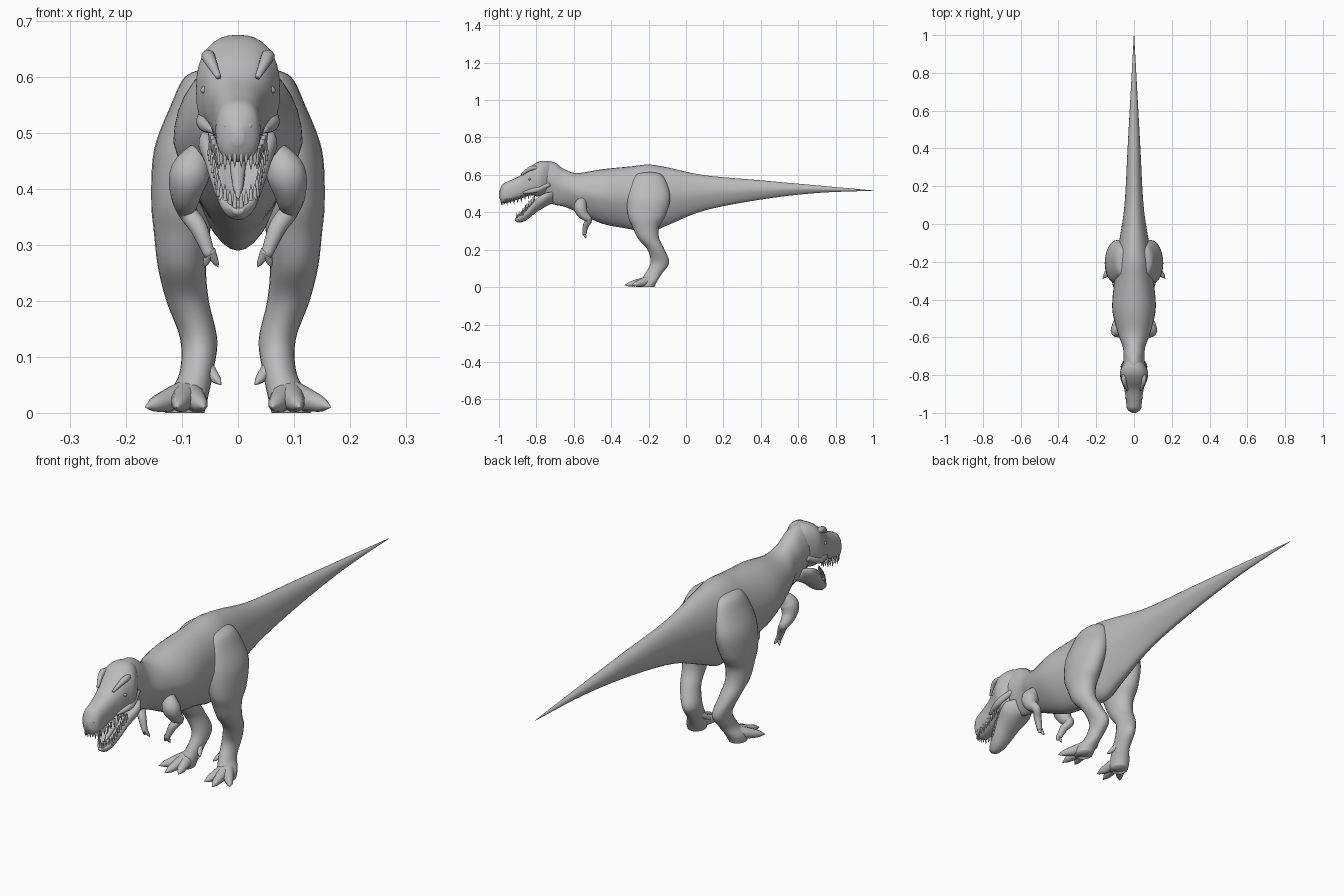
import bpy, bmesh
from math import sin, cos, pi
from mathutils import Vector

cube = bpy.data.objects.get("Cube")
if cube:
    bpy.data.objects.remove(cube, do_unlink=True)

GREY = (.5, .5, .5, 1)
skin = bpy.data.materials.new("plain grey")
skin.use_nodes = True
skin.diffuse_color = GREY
skin.node_tree.nodes["Principled BSDF"].inputs["Base Color"].default_value = GREY


def smooth_path(stations, steps):
    """Catmull-Rom interpolation of any tuples of numbers."""
    path = []
    last = len(stations) - 1
    for i in range(last):
        before, start = stations[max(0, i - 1)], stations[i]
        end, after = stations[i + 1], stations[min(last, i + 2)]
        for step in range(steps):
            t = step / steps
            path.append([start_v + t / 2 * (end_v - before_v
                         + t * (2 * before_v - 5 * start_v + 4 * end_v - after_v
                                + t * (3 * start_v - before_v - 3 * end_v + after_v)))
                         for before_v, start_v, end_v, after_v in zip(before, start, end, after)])
    path.append(list(stations[last]))
    return path


def circle(count):
    """Cosine and sine pairs around a full turn."""
    return [(cos(2 * pi * i / count), sin(2 * pi * i / count)) for i in range(count)]


def skin_rings(name, rings):
    """Join rings of points into one closed smooth surface."""
    bm = bmesh.new()
    loops = [[bm.verts.new(point) for point in ring] for ring in rings]
    count = len(loops[0])
    for near, far in zip(loops, loops[1:]):
        for i in range(count):
            j = (i + 1) % count
            bm.faces.new((near[i], near[j], far[j], far[i]))
    bm.faces.new(loops[0])
    bm.faces.new(loops[-1])
    bmesh.ops.recalc_face_normals(bm, faces=bm.faces)
    mesh = bpy.data.meshes.new(name)
    bm.to_mesh(mesh)
    bm.free()
    mesh.shade_smooth()
    mesh.materials.append(skin)
    bpy.context.collection.objects.link(bpy.data.objects.new(name, mesh))


def power(value, exponent):
    return abs(value) ** exponent * (1 if value > 0 else -1)


def trunk(name, stations, keel=0, box=1, dip=0):
    """Loft upright sections given as (y, top, bottom, half width)."""
    rings = []
    for y, top, bottom, half_width in smooth_path(stations, 6):
        middle, half_height = (top + bottom) / 2, (top - bottom) / 2
        ring = []
        for c, s in circle(32):
            across, up = power(c, box), power(s, box)
            x = half_width * across * (1 - keel * max(0, -up))
            hollow = dip * max(0, up) * (1 - across * across)
            ring.append((x, y, middle + half_height * (up - hollow)))
        rings.append(ring)
    skin_rings(name, rings)


def column(name, stations, side):
    """Loft level sections given as (z, x, y, x radius, y radius)."""
    skin_rings(name, [[(side * (x + rx * c), y + ry * s, z) for c, s in circle(24)]
                      for z, x, y, rx, ry in smooth_path(stations, 6)])


def tube(name, stations, side, steps=5):
    """Round limb through (x, y, z, radius) points."""
    path = smooth_path(stations, steps)
    centres = [Vector((side * x, y, z)) for x, y, z, radius in path]
    last = len(path) - 1
    rings = []
    for i, centre in enumerate(centres):
        along = centres[min(i + 1, last)] - centres[max(i - 1, 0)]
        u = along.orthogonal().normalized() if i == 0 else u - u.project(along)
        u.normalize()
        v = along.cross(u).normalized()
        radius = max(path[i][-1], .0005)
        rings.append([centre + (u * c + v * s) * radius for c, s in circle(12)])
    skin_rings(name, rings)


def spike(name, root, tip, thickness, side):
    """Rounded cone from root to tip, used for toes, claws and teeth."""
    root, tip = Vector(root), Vector(tip)
    tube(name, [(*root.lerp(tip, i / 5), thickness * (1 - i / 5) ** .5) for i in range(6)],
         side, steps=2)


# Neck and torso, then a tail that thins by rule
torso = [(-.8, .65, .5, .04), (-.75, .675, .46, .055), (-.7, .665, .44, .055),
         (-.65, .63, .43, .06), (-.58, .61, .4, .085), (-.45, .63, .34, .115),
         (-.3, .645, .31, .105), (-.2, .655, .29, .1), (-.1, .64, .33, .08)]
tail = []
for y in (.1, .4, .7, 1):
    left = 1 - y
    tail.append((y, .517 + .09 * left, .515 - .13 * left ** 2, .001 + .055 * left))
trunk("body_and_tail", torso + tail, keel=.3)

# Skull with a boxy section, tapering to the snout
trunk("upper_head", [(-.71, .66, .53, .03), (-.75, .675, .5, .06), (-.79, .67, .485, .075),
                     (-.83, .645, .49, .064), (-.88, .6, .475, .05), (-.94, .57, .455, .042),
                     (-.98, .55, .45, .036), (-1, .51, .48, .01)], box=.8)

# Lower jaw hollowed along the top, and tongue
trunk("lower_jaw", [(-.71, .53, .45, .045), (-.75, .53, .43, .07), (-.8, .5, .4, .06),
                    (-.85, .435, .36, .043), (-.89, .395, .345, .03), (-.915, .37, .355, .01)],
      keel=.25, box=.85, dip=.9)
spike("tongue", (0, -.77, .47), (0, -.89, .38), .018, 1)

# Lines along which the teeth grow, with the direction of growth
GUMS = {
    "upper_tooth": (-1, [(.05, -.83, .5), (.04, -.9, .47), (.03, -.97, .46), (0, -.99, .465)]),
    "lower_tooth": (1, [(.05, -.81, .47), (.04, -.85, .43), (.03, -.88, .39), (0, -.91, .37)])}

# Thigh, knee, shank, ankle and foot
LEG = [(.615, .05, -.2, .01, .03), (.6, .06, -.2, .035, .07), (.55, .07, -.2, .05, .1),
       (.47, .09, -.2, .06, .115), (.38, .1, -.21, .055, .1), (.32, .1, -.215, .05, .07),
       (.26, .1, -.2, .043, .057), (.2, .09, -.16, .038, .046), (.13, .07, -.14, .033, .05),
       (.07, .075, -.175, .03, .045), (.03, .09, -.2, .037, .045), (0, .095, -.21, .035, .04)]
TOE_TIPS = {"outer_toe": (.166, -.29, .01), "middle_toe": (.11, -.33, .01),
            "inner_toe": (.06, -.31, .01)}
LIMBS = {
    "arm": [(.065, -.55, .47, .02), (.085, -.565, .43, .036), (.093, -.55, .39, .028),
            (.09, -.52, .36, .018), (.07, -.535, .33, .016), (.05, -.545, .28, .01)],
    "brow": [(.035, -.88, .6, .005), (.05, -.84, .63, .011), (.053, -.81, .637, .012),
             (.045, -.77, .63, .006)],
    "cheek": [(.045, -.87, .505, .006), (.06, -.8, .52, .015), (.045, -.73, .55, .012)],
    "nostril_ridge": [(.026, -.95, .535, .006), (.026, -.97, .525, .01), (.018, -.99, .51, .006)]}

for label, side in (("left_", 1), ("right_", -1)):
    column(label + "leg", LEG, side)
    for part, path in LIMBS.items():
        tube(label + part, path, side)

    # Toes, dewclaw and the two fingers
    for part, tip in TOE_TIPS.items():
        spike(label + part, (.09, -.2, .033), tip, .028, side)
    spike(label + "dewclaw", (.06, -.17, .085), (.03, -.21, .05), .015, side)
    for part, x in (("inner_finger", .035), ("outer_finger", .06)):
        spike(label + part, (.05, -.545, .29), (x, -.535, .26), .01, side)

    # Eye set under the brow
    spike(label + "eye", (.05, -.835, .578), (.068, -.835, .576), .011, side)

    # Rows of pointed teeth
    for part, (rise, gum) in GUMS.items():
        for i, (x, y, z) in enumerate(smooth_path(gum, 4)[:-1]):
            length = rise * (.025 if i % 2 else .02)
            spike(f"{label}{part}_{i + 1}", (x, y, z - length / 2), (x, y, z + length), .005, side)
